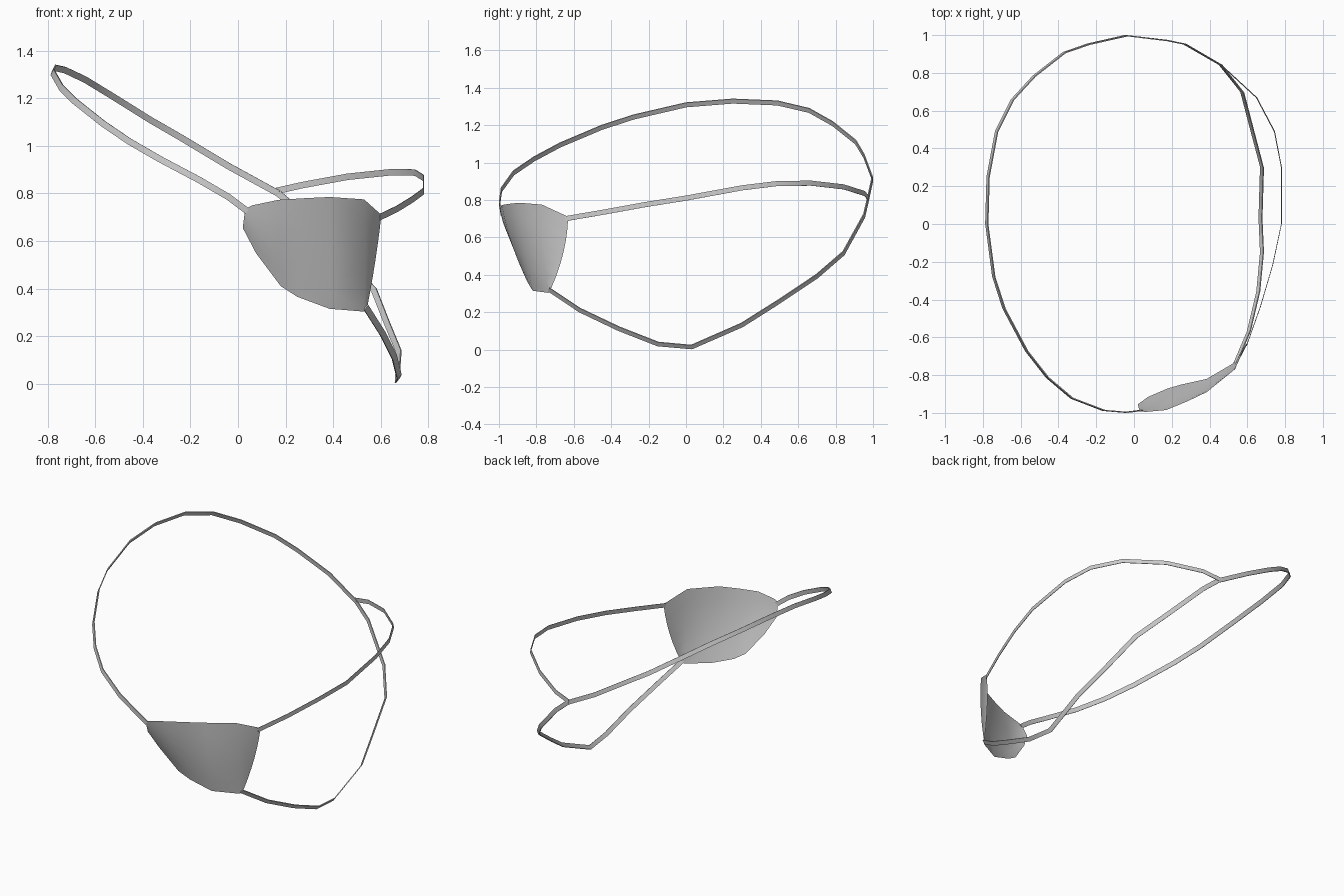
import bpy
import bmesh
from mathutils import Vector

default_cube = bpy.data.objects.get("Cube")
if default_cube:
    bpy.data.objects.remove(default_cube, do_unlink=True)


def make_material(name, colour):
    material = bpy.data.materials.new(name)
    material.use_nodes = True
    material.diffuse_color = colour
    shader = next(n for n in material.node_tree.nodes if n.type == "BSDF_PRINCIPLED")
    shader.inputs["Base Color"].default_value = colour
    return material


GREY = make_material("plain grey", (0.6, 0.6, 0.6, 1))
HEAD_CENTRE = Vector((0, 0, 0.75))
BAND_WIDTH = 0.027


def outward(point):
    """Direction away from the middle of the head, flattened in height."""
    offset = Vector(point) - HEAD_CENTRE
    offset.z *= 0.7
    return offset.normalized()


def make_sheet(name, rows, smooth_angle, thickness=0):
    """Skin a grid of points with quads facing away from the head."""
    bm = bmesh.new()
    grid = [[bm.verts.new(p) for p in row] for row in rows]
    for first, second in zip(grid, grid[1:]):
        for i in range(len(first) - 1):
            face = bm.faces.new((first[i], first[i + 1], second[i + 1], second[i]))
            face.normal_update()
            if face.normal.dot(outward(face.calc_center_median())) < 0:
                face.normal_flip()
    if thickness:
        bmesh.ops.solidify(bm, geom=bm.faces[:], thickness=thickness)
        bmesh.ops.recalc_face_normals(bm, faces=bm.faces[:])
    mesh = bpy.data.meshes.new(name)
    bm.to_mesh(mesh)
    bm.free()
    mesh.materials.append(GREY)
    sheet = bpy.data.objects.new(name, mesh)
    bpy.context.collection.objects.link(sheet)
    bpy.ops.object.select_all(action="DESELECT")
    sheet.select_set(True)
    bpy.context.view_layer.objects.active = sheet
    bpy.ops.object.shade_smooth_by_angle(angle=smooth_angle)


def make_band(name, path, thickness):
    """Flat ribbon that lies against the head along a path."""
    points = [Vector(p) for p in path]
    rows = []
    for i, point in enumerate(points):
        before = points[max(i - 1, 0)]
        after = points[min(i + 1, len(points) - 1)]
        side = (after - before).cross(outward(point)).normalized()
        half = side * BAND_WIDTH / 2
        rows.append((point - half, point + half))
    make_sheet(name, rows, 0.6, thickness)


# Long band: patch inner corner, over the head, round the back
make_band("upper_strap", [
    (0.04, -0.99, 0.725), (-0.04, -1, 0.785), (-0.16, -0.99, 0.855),
    (-0.33, -0.925, 0.945), (-0.46, -0.815, 1.02), (-0.57, -0.675, 1.095),
    (-0.69, -0.45, 1.19), (-0.745, -0.28, 1.245), (-0.782, 0, 1.31),
    (-0.775, 0.25, 1.33), (-0.73, 0.49, 1.32), (-0.645, 0.66, 1.28),
    (-0.53, 0.785, 1.21), (-0.37, 0.91, 1.11), (-0.24, 0.955, 1.035),
    (-0.04, 1, 0.915), (0.17, 0.975, 0.8),
], 0.006)

# Lower band: back junction, under the ear, to the patch bottom
make_band("lower_strap", [
    (0.17, 0.975, 0.8), (0.27, 0.955, 0.715), (0.46, 0.845, 0.515),
    (0.575, 0.7, 0.39), (0.63, 0.49, 0.25), (0.68, 0.3, 0.13),
    (0.672, 0.03, 0.012), (0.68, -0.15, 0.028), (0.66, -0.36, 0.11),
    (0.61, -0.57, 0.21), (0.54, -0.735, 0.32),
], 0.006)

# Side band: back junction, above the ear, to the patch outer corner
make_band("side_strap", [
    (0.16, 0.978, 0.81), (0.27, 0.955, 0.835), (0.46, 0.845, 0.87),
    (0.65, 0.67, 0.89), (0.745, 0.49, 0.888), (0.782, 0.3, 0.865),
    (0.782, 0, 0.81), (0.735, -0.22, 0.775), (0.67, -0.44, 0.735),
    (0.597, -0.645, 0.7),
], 0.003)

# Eye patch: columns from top edge to bottom edge, gently bulged
top_edge = [
    (0.03, -0.99, 0.735), (0.06, -0.995, 0.75), (0.17, -0.985, 0.773),
    (0.28, -0.94, 0.78), (0.385, -0.89, 0.785), (0.53, -0.77, 0.775),
    (0.603, -0.63, 0.71),
]
bottom_edge = [
    (0.02, -0.955, 0.655), (0.075, -0.915, 0.55), (0.18, -0.87, 0.41),
    (0.25, -0.85, 0.365), (0.385, -0.82, 0.315), (0.53, -0.735, 0.303),
    (0.545, -0.72, 0.33),
]
STEPS = 6
columns = []
for index, (top, bottom) in enumerate(zip(top_edge, bottom_edge)):
    column = []
    for step in range(STEPS + 1):
        t = step / STEPS
        point = Vector(top).lerp(Vector(bottom), t)
        if index == len(top_edge) - 1:
            # The outer edge bows back towards the ear
            bow = Vector((0.004, 0.02, 0))
        else:
            bow = outward(point) * (0.012 if index else 0)
        column.append(point + bow * 4 * t * (1 - t))
    columns.append(column)
make_sheet("eye_patch", columns, 1.0)
